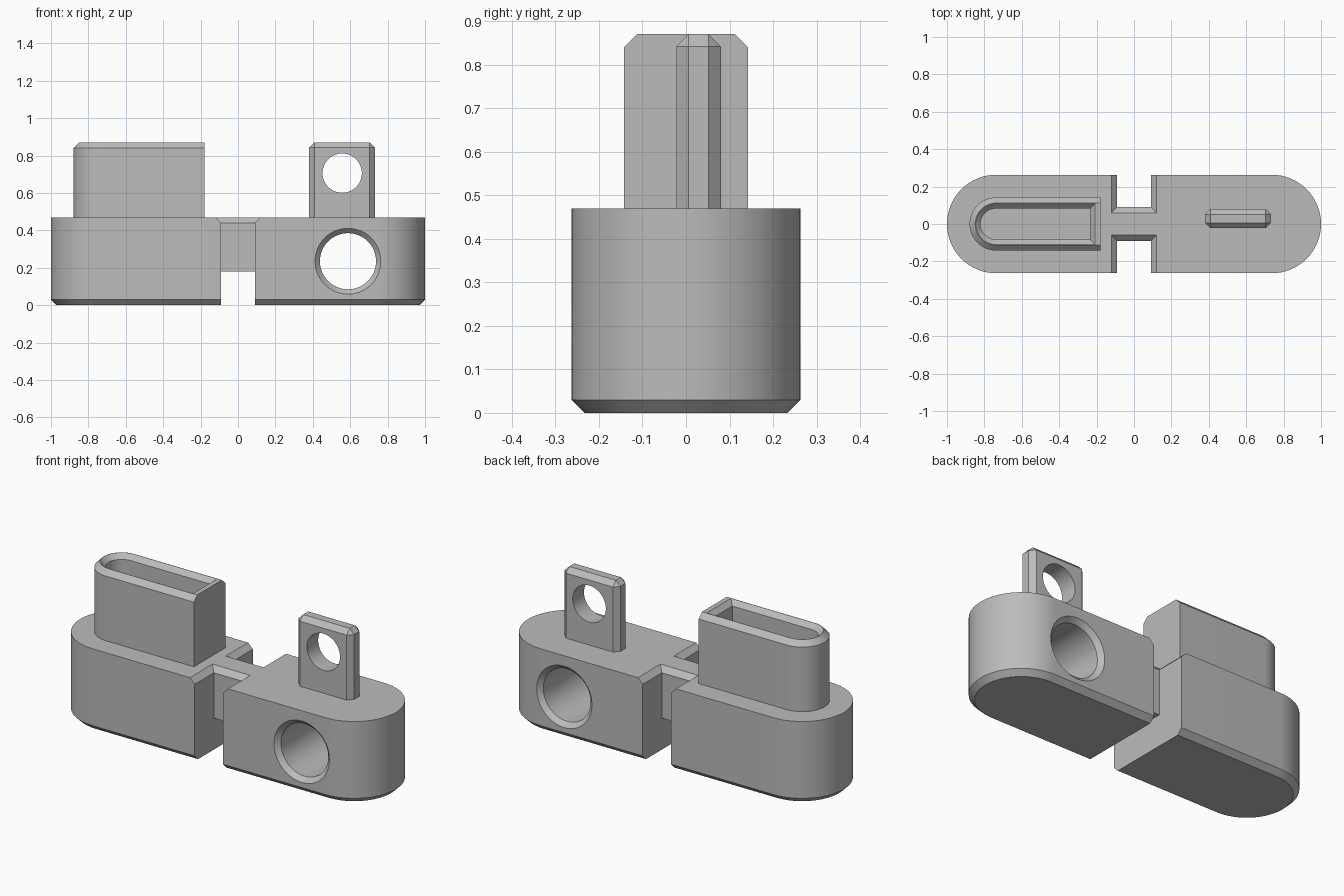
import bpy, bmesh, math
from mathutils import Matrix, Vector

if "Cube" in bpy.data.objects:
    bpy.data.objects.remove(bpy.data.objects["Cube"], do_unlink=True)

grey = bpy.data.materials.new("plain grey")
grey.use_nodes = True
GREY = (0.5, 0.5, 0.5, 1)
grey.diffuse_color = GREY
grey.node_tree.nodes["Principled BSDF"].inputs["Base Color"].default_value = GREY

C = 0.03        # chamfer width
R = 0.263       # body end radius
END = 1 - R     # centre of the rounded ends
TOP = 0.47
HIGH = 0.87


def slot(r, right=None, n=32):
    """Outline with a round left end; the right end is flat at x=right, or round."""
    arc = [math.pi / 2 + math.pi * i / n for i in range(n + 1)]
    left = [(-END + r * math.cos(a), r * math.sin(a)) for a in arc]
    if right is None:
        return left + [(-x, -y) for x, y in left]
    return left + [(right, -r), (right, r)]


def rect(x0, x1, y0, y1):
    return [(x0, y0), (x1, y0), (x1, y1), (x0, y1)]


def ring(r, n=64):
    return [(r * math.cos(2 * math.pi * i / n), r * math.sin(2 * math.pi * i / n)) for i in range(n)]


def loft(name, layers, matrix=Matrix()):
    """Solid through a stack of (height, outline) layers."""
    bm = bmesh.new()
    loops = [[bm.verts.new((x, y, z)) for x, y in pts] for z, pts in layers]
    bm.faces.new(loops[0])
    bm.faces.new(loops[-1])
    for a, b in zip(loops, loops[1:]):
        for i in range(len(a)):
            j = (i + 1) % len(a)
            bm.faces.new((a[i], a[j], b[j], b[i]))
    bm.transform(matrix)
    bmesh.ops.recalc_face_normals(bm, faces=bm.faces)
    mesh = bpy.data.meshes.new(name)
    bm.to_mesh(mesh)
    bm.free()
    mesh.materials.append(grey)
    obj = bpy.data.objects.new(name, mesh)
    bpy.context.collection.objects.link(obj)
    return obj


def activate(obj):
    bpy.ops.object.select_all(action='DESELECT')
    obj.select_set(True)
    bpy.context.view_layer.objects.active = obj


def cut(obj, cutter):
    activate(obj)
    mod = obj.modifiers.new("cut", 'BOOLEAN')
    mod.operation = 'DIFFERENCE'
    mod.solver = 'EXACT'
    mod.object = cutter
    bpy.ops.object.modifier_apply(modifier=mod.name)


def across(x, y, z):
    """Turns a stack so that its height runs along y."""
    return Matrix.Translation((x, y, z)) @ Matrix.Rotation(math.pi / 2, 4, 'X')


# Body with a chamfered foot
body = loft("body", [(0, slot(R - C)), (C, slot(R)), (TOP, slot(R))])

# Side notches with flared top edges, leaving a narrow bridge
cutters = []
for side in (-1, 1):
    def notch(grow):
        y = sorted((side * (0.09 - grow), side * 0.6))
        return rect(-0.09 - grow, 0.09 + grow, *y)
    cutters.append(loft("notch_cutter", [(-0.1, notch(0)), (TOP - C, notch(0)), (TOP + C, notch(2 * C))]))
gap = rect(-0.09, 0.09, -0.6, 0.6)
cutters.append(loft("gap_cutter", [(-0.1, gap), (0.18, gap)]))

# Cross hole, countersunk on both sides
bore, sink = 0.15, 0.176
wide = sink + C
cutters.append(loft("bore_cutter", [
    (-R - C, ring(wide)), (-R + sink - bore, ring(bore)),
    (R - sink + bore, ring(bore)), (R + C, ring(wide))], across(0.588, 0, 0.235)))

# Sleeve, round on the outer end and flat on the inner end
FLAT = -0.18
sleeve = loft("sleeve", [(TOP, slot(0.142, FLAT)), (HIGH - C, slot(0.142, FLAT)),
                         (HIGH, slot(0.142 - C, FLAT))])
pocket = loft("pocket_cutter", [(0.2, slot(0.083, FLAT - 0.055)), (HIGH - 0.027, slot(0.083, FLAT - 0.055)),
                                (HIGH + 0.027, slot(0.137, FLAT - 0.001))])
cut(sleeve, pocket)
cutters.append(pocket)
for cutter in cutters:
    cut(body, cutter)

# Chamfered tab with an eyelet
outline = rect(0.38, 0.732, -0.022, 0.08)
tab = loft("tab", [(TOP, outline), (HIGH, outline)])
bm = bmesh.new()
bm.from_mesh(tab.data)
edges = [e for e in bm.edges if max(v.co.z for v in e.verts) > TOP + C]
bmesh.ops.bevel(bm, geom=edges, offset=0.028, segments=1, affect='EDGES')
bm.to_mesh(tab.data)
bm.free()
eyelet = loft("eyelet_cutter", [(-0.3, ring(0.105)), (0.3, ring(0.105))], across(0.557, 0, 0.706))
cut(tab, eyelet)
cutters.append(eyelet)

for cutter in cutters:
    bpy.data.objects.remove(cutter, do_unlink=True)
for part in (body, sleeve, tab):
    activate(part)
    bpy.ops.object.shade_smooth_by_angle(angle=math.radians(30))
